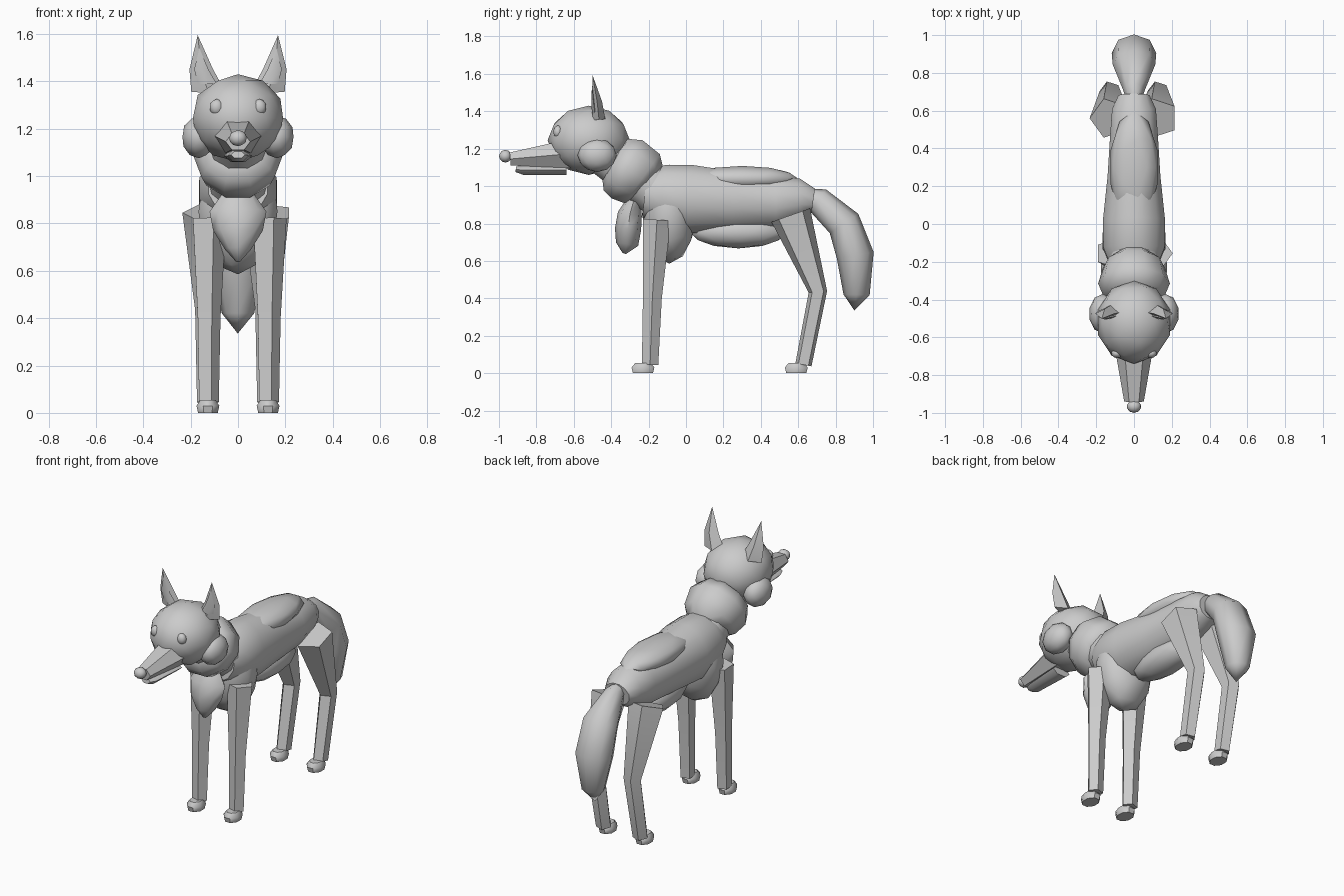
import bpy, bmesh, math
from mathutils import Vector, Matrix

if "Cube" in bpy.data.objects:
    bpy.data.objects.remove(bpy.data.objects["Cube"])

X = Vector((1, 0, 0))


def finish(name, bm, angle=50):
    bmesh.ops.recalc_face_normals(bm, faces=bm.faces)
    me = bpy.data.meshes.new(name)
    bm.to_mesh(me)
    bm.free()
    ob = bpy.data.objects.new(name, me)
    bpy.context.collection.objects.link(ob)
    bpy.ops.object.select_all(action='DESELECT')
    ob.select_set(True)
    bpy.context.view_layer.objects.active = ob
    bpy.ops.object.shade_smooth_by_angle(angle=math.radians(angle))
    return ob


def loft(name, path, n, phase=0.0, angle=50):
    """Skin rings along a path of (x, y, z, half width, half depth)."""
    bm = bmesh.new()
    pts = [Vector(p[:3]) for p in path]
    rings = []
    for i, p in enumerate(path):
        t = pts[min(i + 1, len(pts) - 1)] - pts[max(i - 1, 0)]
        v = t.cross(X).normalized()
        ring = []
        for k in range(n):
            a = phase + 2 * math.pi * k / n
            ring.append(bm.verts.new(pts[i] + X * p[3] * math.cos(a) + v * p[4] * math.sin(a)))
        rings.append(ring)
    for r0, r1 in zip(rings, rings[1:]):
        for k in range(n):
            bm.faces.new((r0[k], r0[(k + 1) % n], r1[(k + 1) % n], r1[k]))
    bm.faces.new(rings[0])
    bm.faces.new(rings[-1])
    bmesh.ops.remove_doubles(bm, verts=bm.verts, dist=0.003)
    return finish(name, bm, angle)


def ball(name, c, r, sub=2, tilt=0):
    bm = bmesh.new()
    m = Matrix.Translation(c) @ Matrix.Rotation(math.radians(tilt), 4, 'X') @ Matrix.Diagonal((*r, 1))
    bmesh.ops.create_icosphere(bm, subdivisions=sub, radius=1, matrix=m)
    return finish(name, bm, 60)


# Torso, chest and coat patches
loft("body", [(0, -.22, .96, .13, .13), (0, -.13, .95, .168, .17), (0, .02, .93, .17, .19),
              (0, .25, .92, .145, .165), (0, .48, .915, .13, .145), (0, .61, .93, .12, .115),
              (0, .68, .92, .085, .07)], 12, math.pi / 12)
ball("chest", (0, -.09, .85), (.175, .145, .265))
ball("back_patch", (0, .3, 1.04), (.13, .3, .068))
ball("belly_patch", (0, .28, .755), (.1, .26, .088))
loft("chest_tuft", [(0, -.28, .92, .07, .04), (0, -.30, .85, .12, .065), (0, -.31, .77, .105, .07),
                    (0, -.315, .69, .055, .06), (0, -.33, .64, .01, .01)], 8)

# Neck and ruff
loft("neck", [(0, -.12, .95, .14, .14), (0, -.48, 1.19, .12, .11)], 10)
loft("neck_ruff", [(0, -.205, 1.01, .12, .125), (0, -.235, 1.04, .165, .17), (0, -.315, 1.09, .19, .185),
                   (0, -.375, 1.115, .165, .16), (0, -.40, 1.13, .1, .1)], 10)

# Head
ball("head", (0, -.52, 1.245), (.2, .22, .185))
loft("muzzle", [(0, -.55, 1.18, .12, .1), (0, -.94, 1.145, .052, .04)], 6)
loft("lower_jaw", [(0, -.64, 1.085, .06, .03), (0, -.87, 1.085, .045, .028), (0, -.91, 1.09, .03, .017)], 6)
ball("nose", (0, -.966, 1.16), (.038, .034, .034))

for side, s in (("left", -1), ("right", 1)):
    ball(side + "_cheek", (s * .165, -.475, 1.165), (.073, .105, .09))
    ball(side + "_eye", (s * .09, -.685, 1.29), (.03, .025, .035))
    # Ears
    loft(side + "_ear", [(s * .125, -.465, 1.355, .072, .034), (s * .155, -.475, 1.45, .05, .026),
                         (s * .17, -.50, 1.595, .001, .001)], 4)
    loft(side + "_inner_ear", [(s * .13, -.487, 1.39, .04, .016), (s * .155, -.495, 1.45, .03, .011),
                               (s * .163, -.502, 1.54, .001, .001)], 4)
    # Legs and paws
    x = s * .127
    loft(side + "_front_leg", [(x, -.155, .82, .078, .078), (x, -.18, .40, .053, .053),
                               (x, -.192, .045, .046, .046)], 5, 0, 30)
    loft(side + "_hind_leg", [(x, .56, .845, .108, .115), (x, .705, .435, .054, .052),
                              (x, .628, .045, .046, .046)], 5, math.pi, 30)
    for part, y in (("front", -.23), ("hind", .59)):
        loft(side + "_" + part + "_paw", [(x, y, 0, .045, .058), (x, y, .03, .052, .066),
                                          (x, y, .055, .035, .045)], 8, math.pi / 8)

# Tail
loft("tail", [(0, .655, .945, .04, .045), (0, .705, .925, .056, .072), (0, .845, .80, .113, .092),
              (0, .905, .63, .118, .1), (0, .912, .42, .068, .07), (0, .90, .335, .001, .001)], 8)
